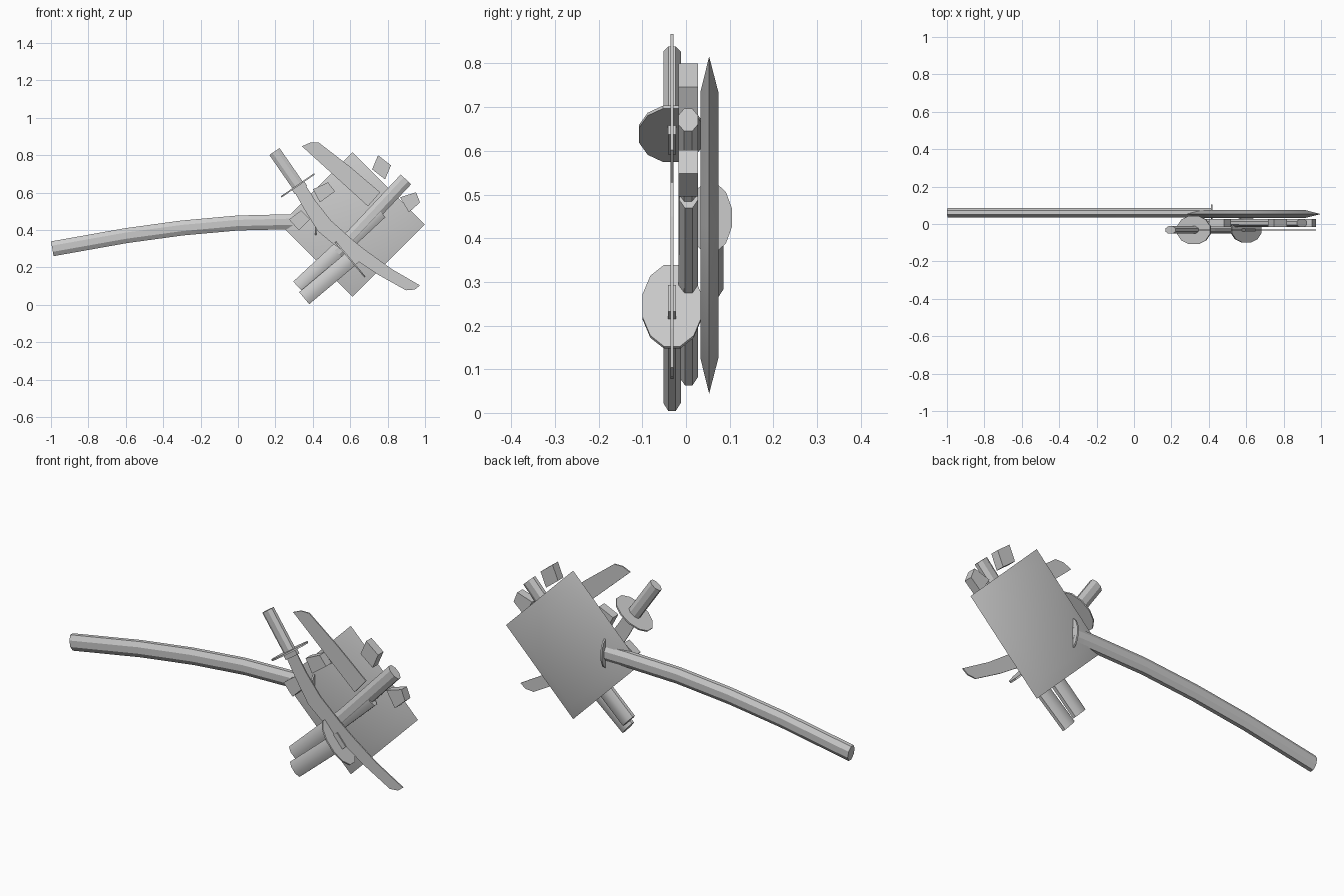
import bpy, bmesh, math
from mathutils import Vector

if "Cube" in bpy.data.objects:
    bpy.data.objects.remove(bpy.data.objects["Cube"])


def finish(name, bm, smooth=True):
    bmesh.ops.recalc_face_normals(bm, faces=bm.faces)
    me = bpy.data.meshes.new(name)
    bm.to_mesh(me)
    bm.free()
    ob = bpy.data.objects.new(name, me)
    bpy.context.collection.objects.link(ob)
    if smooth:
        bpy.context.view_layer.objects.active = ob
        ob.select_set(True)
        bpy.ops.object.shade_smooth_by_angle(angle=math.radians(30))
        ob.select_set(False)
    return ob


def bar(name, path, y, half_w, half_d, sides=8):
    """Sweep a faceted oval section along an (x, z) path at depth y."""
    bm = bmesh.new()
    pts = [Vector(p) for p in path]
    k = 1 / math.cos(math.pi / sides)
    rings = []
    for i, p in enumerate(pts):
        t = (pts[min(i + 1, len(pts) - 1)] - pts[max(i - 1, 0)]).normalized()
        n = Vector((-t.y, t.x))
        ring = []
        for j in range(sides):
            a = 2 * math.pi * (j + 0.5) / sides
            q = p + n * half_w * k * math.cos(a)
            ring.append(bm.verts.new((q.x, y + half_d * k * math.sin(a), q.y)))
        rings.append(ring)
    for a, b in zip(rings, rings[1:]):
        for j in range(sides):
            bm.faces.new((a[j], a[(j + 1) % sides], b[(j + 1) % sides], b[j]))
    bm.faces.new(rings[0])
    bm.faces.new(rings[-1])
    return finish(name, bm)


def guard(name, centre, direction, y, half_w, half_d):
    """Thin oval disc across a grip."""
    c, d = Vector(centre), Vector(direction).normalized() * 0.004
    return bar(name, [c - d, c + d], y, half_w, half_d, 12)


def slab(name, outline, y, half_d):
    """Extrude an (x, z) outline in depth."""
    bm = bmesh.new()
    f = bm.faces.new([bm.verts.new((x, y - half_d, z)) for x, z in outline])
    r = bmesh.ops.extrude_face_region(bm, geom=[f])
    vs = [v for v in r["geom"] if isinstance(v, bmesh.types.BMVert)]
    bmesh.ops.translate(bm, vec=(0, 2 * half_d, 0), verts=vs)
    return finish(name, bm, False)


# Diamond-set square plate with knife edges
bm = bmesh.new()
rings = []
for y, r in ((0.033, 0.305), (0.053, 0.386), (0.074, 0.305)):
    rings.append([bm.verts.new((0.612 + r * dx, y, 0.43 + r * dz))
                  for dx, dz in ((1, 0), (0, 1), (-1, 0), (0, -1))])
for a, b in zip(rings, rings[1:]):
    for j in range(4):
        bm.faces.new((a[j], a[(j + 1) % 4], b[(j + 1) % 4], b[j]))
bm.faces.new(rings[0])
bm.faces.new(rings[-1])
finish("back_plate", bm)

# Long curved shaft and its collar disc
bar("long_shaft", [(-0.993, 0.30), (-0.6, 0.37), (-0.3, 0.411), (0, 0.438),
                   (0.3, 0.445), (0.42, 0.445)], 0.061, 0.04, 0.025)
guard("shaft_disc", (0.415, 0.447), (1, 0), 0.055, 0.08, 0.05)

# Middle layer of crossing grips
bar("upper_bar", [(0.898, 0.671), (0.53, 0.28)], 0.005, 0.038, 0.022)
bar("lower_bar", [(0.324, 0.094), (0.76, 0.50)], 0.006, 0.042, 0.021)

# Diamond-shaped prong tips
prongs = [
    [(0.749, 0.80), (0.818, 0.746), (0.786, 0.671), (0.717, 0.725)],
    [(0.866, 0.575), (0.952, 0.602), (0.973, 0.548), (0.914, 0.495)],
    [(0.401, 0.618), (0.481, 0.655), (0.519, 0.607), (0.438, 0.548)],
    [(0.273, 0.457), (0.337, 0.505), (0.385, 0.457), (0.326, 0.398)],
]
for i, o in enumerate(prongs):
    slab(f"prong_tip_{i + 1}", o, 0.005, 0.022)

# Front layer: two grips with oval guards and collars
Y = -0.032
for side, end, hub, w, gw, gd in (("upper", (0.195, 0.82), (0.32, 0.639), 0.033, 0.108, 0.076),
                                  ("lower", (0.354, 0.036), (0.6, 0.243), 0.042, 0.122, 0.068)):
    d = (Vector(hub) - Vector(end)).normalized()
    bar(side + "_grip", [end, hub], Y, w, 0.02)
    guard(side + "_guard", hub, d, Y, gw, gd)
    bar(side + "_collar", [hub, Vector(hub) + d * 0.03], Y, 0.04, 0.009, 4)

# Thin curved blades
slab("long_blade", [(0.292, 0.622), (0.35, 0.658), (0.415, 0.555), (0.498, 0.45),
                    (0.61, 0.35), (0.68, 0.294), (0.82, 0.193), (0.973, 0.104),
                    (0.945, 0.082), (0.898, 0.078), (0.75, 0.161), (0.61, 0.254),
                    (0.51, 0.325), (0.428, 0.393), (0.355, 0.51)], Y, 0.003)
slab("short_blade", [(0.342, 0.848), (0.385, 0.867), (0.433, 0.867), (0.60, 0.738),
                     (0.76, 0.602), (0.695, 0.527), (0.519, 0.687)], Y, 0.003)
